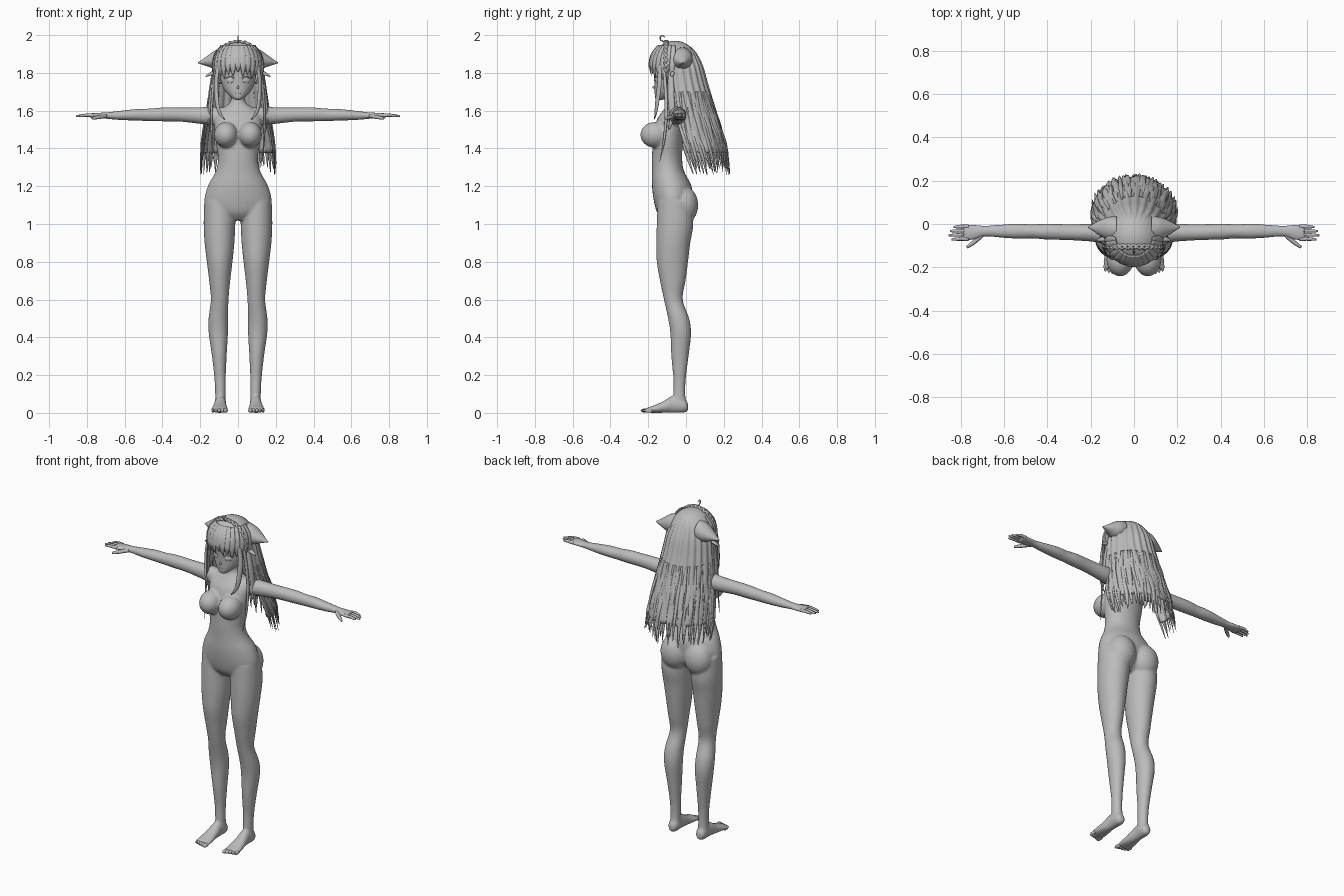
import bpy, bmesh, math, random
from mathutils import Vector, Matrix

random.seed(4)
default = bpy.data.objects.get("Cube")
if default:
    bpy.data.objects.remove(default)

grey = bpy.data.materials.new("plain grey")
grey.use_nodes = True
grey.diffuse_color = (0.5, 0.5, 0.5, 1)
grey.node_tree.nodes["Principled BSDF"].inputs["Base Color"].default_value = grey.diffuse_color


def finish(name, bm):
    bmesh.ops.recalc_face_normals(bm, faces=bm.faces)
    for face in bm.faces:
        face.smooth = True
    mesh = bpy.data.meshes.new(name)
    bm.to_mesh(mesh)
    bm.free()
    mesh.materials.append(grey)
    obj = bpy.data.objects.new(name, mesh)
    bpy.context.collection.objects.link(obj)
    return obj


def smooth_rows(rows, steps):
    """Catmull-Rom interpolation through rows of equal length."""
    rows = [tuple(r) for r in rows]
    ext = [rows[0]] + rows + [rows[-1]]
    out = []
    for i in range(len(rows) - 1):
        for s in range(steps):
            t = s / steps
            out.append([b + t * ((c - a) + t * (2 * a - 5 * b + 4 * c - d + t * (3 * (b - c) + d - a))) / 2
                        for a, b, c, d in zip(*ext[i:i + 4])])
    return out + [list(rows[-1])]


def skin(bm, rings):
    rings = [[bm.verts.new(p) for p in ring] for ring in rings]
    n = len(rings[0])
    for lo, hi in zip(rings, rings[1:]):
        for i in range(n):
            j = (i + 1) % n
            bm.faces.new((lo[i], lo[j], hi[j], hi[i]))
    bm.faces.new(rings[0])
    bm.faces.new(rings[-1])


def loft(bm, axis, rows, side=1, sides=28):
    """Rows: position on the axis, two centre values, two radii."""
    rings = []
    for t, u, v, ru, rv in smooth_rows(rows, 5):
        ring = []
        for k in range(sides):
            a = math.tau * k / sides
            p, q = u + ru * math.cos(a), v + rv * math.sin(a)
            x, y, z = {"x": (t, p, q), "y": (p, t, q), "z": (p, q, t)}[axis]
            ring.append((x * side, y, z))
        rings.append(ring)
    skin(bm, rings)


def ball(bm, centre, radii, turn=0):
    matrix = Matrix.Translation(centre) @ Matrix.Rotation(turn, 4, "Z") @ Matrix.Diagonal((*radii, 1))
    bmesh.ops.create_uvsphere(bm, u_segments=24, v_segments=14, radius=1, matrix=matrix)


def strand(bm, points, width, thick, side=1, tip=0.08, root=0.7, steps=5, sides=8):
    """Tapered flat lock that faces away from the head axis."""
    path = [Vector((p[0] * side, p[1], p[2])) for p in smooth_rows(points, steps)]
    rings, last = [], len(path) - 1
    for i, p in enumerate(path):
        t = i / last
        along = (path[min(i + 1, last)] - path[max(i - 1, 0)]).normalized()
        out = Vector((p.x, p.y + 0.04, 0.02))
        across = along.cross(out).normalized()
        normal = across.cross(along)
        size = (root + (1 - root) * min(1, t * 3)) * (1 - (1 - tip) * t ** 3)
        rings.append([p + across * width * size * math.cos(a) + normal * thick * size * math.sin(a)
                      for a in (math.tau * k / sides for k in range(sides))])
    skin(bm, rings)


# Torso, limbs and feet, blended into one skin
body = bmesh.new()
loft(body, "z", [(1.02, 0, -.07, .07, .05), (1.06, 0, -.068, .15, .085), (1.12, 0, -.07, .178, .1),
                 (1.2, 0, -.075, .16, .105), (1.28, 0, -.095, .118, .085), (1.35, 0, -.1, .106, .08),
                 (1.45, 0, -.095, .12, .08), (1.55, 0, -.08, .125, .075), (1.6, 0, -.062, .105, .06),
                 (1.635, 0, -.055, .05, .043), (1.67, 0, -.058, .035, .036), (1.74, 0, -.065, .033, .035)])
for side in (-1, 1):
    ball(body, (side * .064, -.165, 1.472), (.063, .077, .068))
    ball(body, (side * .08, -.012, 1.1), (.085, .077, .1))
    loft(body, "z", [(.03, .093, -.025, .03, .033), (.09, .093, -.035, .028, .032), (.18, .095, -.034, .03, .033),
                     (.3, .099, -.032, .039, .046), (.42, .104, -.028, .051, .055), (.5, .104, -.039, .052, .056),
                     (.6, .097, -.067, .047, .05), (.7, .097, -.07, .056, .068), (.8, .097, -.072, .068, .083),
                     (.9, .098, -.067, .079, .09), (1, .098, -.058, .084, .097), (1.12, .095, -.06, .084, .09)], side)
    loft(body, "y", [(.012, .093, .03, .014, .018), (-.01, .093, .038, .03, .037), (-.07, .094, .045, .031, .045),
                     (-.12, .096, .031, .037, .031), (-.17, .097, .02, .044, .02), (-.21, .097, .014, .042, .013)], side)
    loft(body, "x", [(.07, -.055, 1.57, .05, .045), (.14, -.045, 1.574, .046, .048), (.2, -.04, 1.574, .041, .044),
                     (.3, -.038, 1.579, .037, .038), (.4, -.035, 1.58, .037, .037), (.47, -.034, 1.578, .033, .033),
                     (.54, -.033, 1.578, .035, .031), (.62, -.033, 1.575, .03, .025), (.69, -.033, 1.574, .025, .018),
                     (.73, -.037, 1.574, .034, .015), (.77, -.04, 1.574, .038, .013), (.79, -.04, 1.574, .034, .011)], side)
body_obj = finish("body", body)
remesh = body_obj.modifiers.new("blend", "REMESH")
remesh.mode = "VOXEL"
remesh.voxel_size = 0.007
remesh.use_smooth_shade = True
soften = body_obj.modifiers.new("soften", "SMOOTH")
soften.factor = 0.5
soften.iterations = 7

# Fingers and toes
digits = bmesh.new()
for side in (-1, 1):
    for i, reach in enumerate((.832, .85, .857, .842)):
        y = -.012 - .019 * i
        strand(digits, [(.765, y, 1.575), (.8, y, 1.576), (reach, y - .002, 1.571)], .0095, .0095, side, .45, 1)
    strand(digits, [(.7, -.05, 1.572), (.74, -.085, 1.565), (.772, -.108, 1.558)], .011, .011, side, .5, 1)
    for i in range(5):
        ball(digits, (side * (.066 + .0165 * i), -.216 + .005 * i, .012), (.012 - .001 * i, .024, .011))
finish("fingers_and_toes", digits)

# Head with simple facial features
head = bmesh.new()
loft(head, "z", [(1.657, 0, -.14, .01, .012), (1.668, 0, -.125, .032, .038), (1.7, 0, -.1, .065, .066),
                 (1.74, 0, -.082, .086, .085), (1.8, 0, -.07, .098, .1), (1.87, 0, -.062, .1, .105),
                 (1.93, 0, -.06, .07, .075), (1.955, 0, -.06, .02, .02)], sides=40)
finish("head", head)
face = bmesh.new()
ball(face, (0, -.169, 1.724), (.006, .008, .008))
ball(face, (0, -.163, 1.693), (.014, .004, .0025))
for side in (-1, 1):
    ball(face, (side * .043, -.155, 1.76), (.022, .006, .015), side * .42)
    strand(face, [(.02, -.168, 1.772), (.043, -.162, 1.782), (.07, -.141, 1.768)], .003, .003, side, .4)
finish("face_features", face)

# Hair cap, trimmed open around the face
cap = bmesh.new()
bmesh.ops.create_uvsphere(cap, u_segments=48, v_segments=32, radius=1,
                          matrix=Matrix.Translation((0, -.06, 1.83)) @ Matrix.Diagonal((.128, .132, .14, 1)))


def below_hairline(f):
    c = f.calc_center_median()
    return c.z < (1.84 if c.y < -.1 else 1.74)


bmesh.ops.delete(cap, geom=[f for f in cap.faces if below_hairline(f)], context="FACES")
shell = finish("hair_cap", cap).modifiers.new("thickness", "SOLIDIFY")
shell.thickness = 0.006

# Long back hair: height, half width, centre y, depth
profile = smooth_rows([(1.967, .015, -.05, .015), (1.93, .08, -.05, .085), (1.85, .127, -.045, .13),
                       (1.75, .147, -.035, .15), (1.6, .168, -.01, .17), (1.4, .195, .04, .18),
                       (1.25, .203, .08, .155)], 8)


def back_point(angle, z, lift=0):
    row = min(profile, key=lambda r: abs(r[0] - z))
    return Vector((math.sin(angle) * (row[1] + lift), row[2] + math.cos(angle) * (row[3] + lift), z))


curtain = bmesh.new()
columns = [math.radians(-102 + 204 * k / 80) for k in range(81)]
grid = [[curtain.verts.new(back_point(a, row[0], .004 * math.sin(a * 23) - .003)) for a in columns]
        for row in profile if row[0] > 1.36]
for upper, lower in zip(grid, grid[1:]):
    for k in range(80):
        curtain.faces.new((upper[k], upper[k + 1], lower[k + 1], lower[k]))
finish("back_hair", curtain).modifiers.new("thickness", "SOLIDIFY").thickness = 0.008

tips = bmesh.new()
for k in range(44):
    angle = math.radians(-102 + 204 * k / 43)
    end = random.uniform(1.25, 1.31)
    twist = random.uniform(-.05, .05)
    levels = [1.7 + (end - 1.7) * s / 5 for s in range(6)]
    strand(tips, [back_point(angle + twist * s / 5, z, random.uniform(-.006, .002) - .002) for s, z in enumerate(levels)],
           random.uniform(.012, .019), .006, steps=4, root=.3)
finish("back_hair_tips", tips)

# Fringe and locks that frame the face
fringe = bmesh.new()
for k in range(15):
    a = math.radians(-84 + 12 * k)
    low = 1.79 - .03 * abs(math.sin(a)) + .014 * (k % 2)
    points = []
    for z, r in ((1.945, .085), (1.9, .118), (1.85, .131), ((1.85 + low) / 2, .13), (low, .122)):
        points.append((math.sin(a) * r, -.062 - math.cos(a) * r, z))
    strand(fringe, points, .021, .006, tip=.06)
for side in (-1, 1):
    strand(fringe, [(.1, -.14, 1.86), (.116, -.14, 1.76), (.112, -.152, 1.65), (.098, -.16, 1.59), (.07, -.168, 1.553)],
           .016, .008, side)
    strand(fringe, [(.115, -.12, 1.86), (.13, -.11, 1.74), (.14, -.105, 1.6), (.138, -.115, 1.45), (.128, -.14, 1.33)],
           .011, .006, side)
    strand(fringe, [(.12, -.08, 1.83), (.142, -.08, 1.7), (.155, -.075, 1.57), (.15, -.09, 1.5)], .02, .008, side)
    strand(fringe, [(.115, -.07, 1.8), (.145, -.072, 1.795), (.172, -.075, 1.78)], .014, .01, side)
strand(fringe, [(0, -.1, 1.96), (0, -.132, 1.973), (0, -.136, 1.99), (0, -.124, 1.997), (0, -.112, 1.989)],
       .004, .004, tip=.3)
finish("fringe_and_locks", fringe)

# Braided hair band over the crown
braid = bmesh.new()
for phase in (0, math.pi):
    points = []
    for k in range(61):
        a = math.radians(-100 + 200 * k / 60)
        wave = phase + k * .9
        r = 1 + .02 * math.cos(2 * wave)
        points.append((.13 * r * math.sin(a), -.105 + .008 * math.sin(wave), 1.83 + .137 * r * math.cos(a)))
    strand(braid, points, .007, .007, tip=.8, steps=3)
finish("braided_band", braid)

# Pointed animal ears that sweep sideways
ears = bmesh.new()
for side in (-1, 1):
    loft(ears, "x", [(.08, -.02, 1.877, .055, .058), (.12, -.02, 1.87, .052, .05), (.16, -.018, 1.863, .034, .029),
                     (.19, -.016, 1.857, .016, .013), (.213, -.015, 1.853, .002, .002)], side)
finish("ears", ears)
